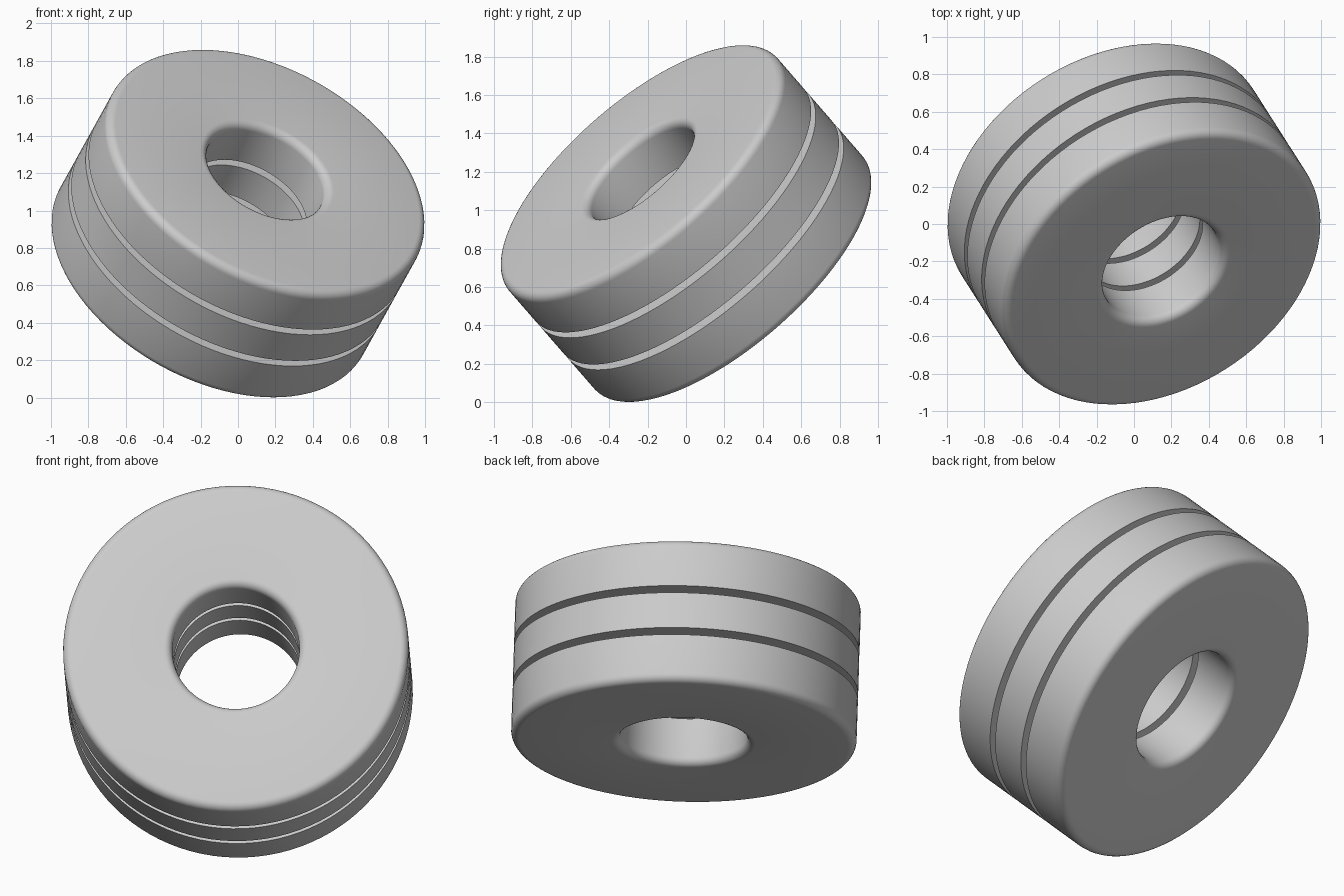
import bpy, bmesh, math
from mathutils import Vector, Matrix

cube = bpy.data.objects.get("Cube")
if cube:
    bpy.data.objects.remove(cube, do_unlink=True)

SEGMENTS = 96
OUTER, BORE = 0.925, 0.34      # ring radii
HALF, MID, GAP = 0.407, 0.1, 0.04
FILLET = 0.045

# Tilted stack axis, centred above the ground
axis = Vector((0.386, -0.605, 0.696)).normalized()
placement = Matrix.Translation((0, 0, 0.93)) @ axis.to_track_quat('Z', 'Y').to_matrix().to_4x4()

grey = bpy.data.materials.new("light_grey")
grey.use_nodes = True
colour = (0.6, 0.6, 0.6, 1)
grey.diffuse_color = colour
grey.node_tree.nodes["Principled BSDF"].inputs["Base Color"].default_value = colour


def arc(cx, cz, start, steps=6):
    """Quarter-circle fillet, counter-clockwise from the start angle."""
    return [(cx + FILLET * math.cos(math.radians(start + 90 * i / steps)),
             cz + FILLET * math.sin(math.radians(start + 90 * i / steps)))
            for i in range(steps + 1)]


def ring(name, profile):
    """Revolve a closed (radius, height) profile around the stack axis."""
    bm = bmesh.new()
    loops = []
    for s in range(SEGMENTS):
        a = math.tau * s / SEGMENTS
        loops.append([bm.verts.new((r * math.cos(a), r * math.sin(a), z)) for r, z in profile])
    count = len(profile)
    for s in range(SEGMENTS):
        here, there = loops[s], loops[(s + 1) % SEGMENTS]
        for i in range(count):
            j = (i + 1) % count
            bm.faces.new((here[i], there[i], there[j], here[j]))
    bmesh.ops.recalc_face_normals(bm, faces=bm.faces)
    mesh = bpy.data.meshes.new(name)
    bm.to_mesh(mesh)
    bm.free()
    mesh.materials.append(grey)
    obj = bpy.data.objects.new(name, mesh)
    bpy.context.collection.objects.link(obj)
    obj.matrix_world = placement
    bpy.ops.object.select_all(action='DESELECT')
    obj.select_set(True)
    bpy.context.view_layer.objects.active = obj
    bpy.ops.object.shade_smooth_by_angle(angle=math.radians(30))


# End rings: rounded on the outward face, sharp towards the gap
end_profile = [(BORE, MID + GAP), (OUTER, MID + GAP)]
end_profile += arc(OUTER - FILLET, HALF - FILLET, 0)
end_profile += arc(BORE + FILLET, HALF - FILLET, 90)
ring("upper_ring", end_profile)
ring("lower_ring", [(r, -z) for r, z in end_profile])

# Sharp-edged middle ring between two narrow gaps
ring("middle_ring", [(BORE, -MID), (OUTER, -MID), (OUTER, MID), (BORE, MID)])
